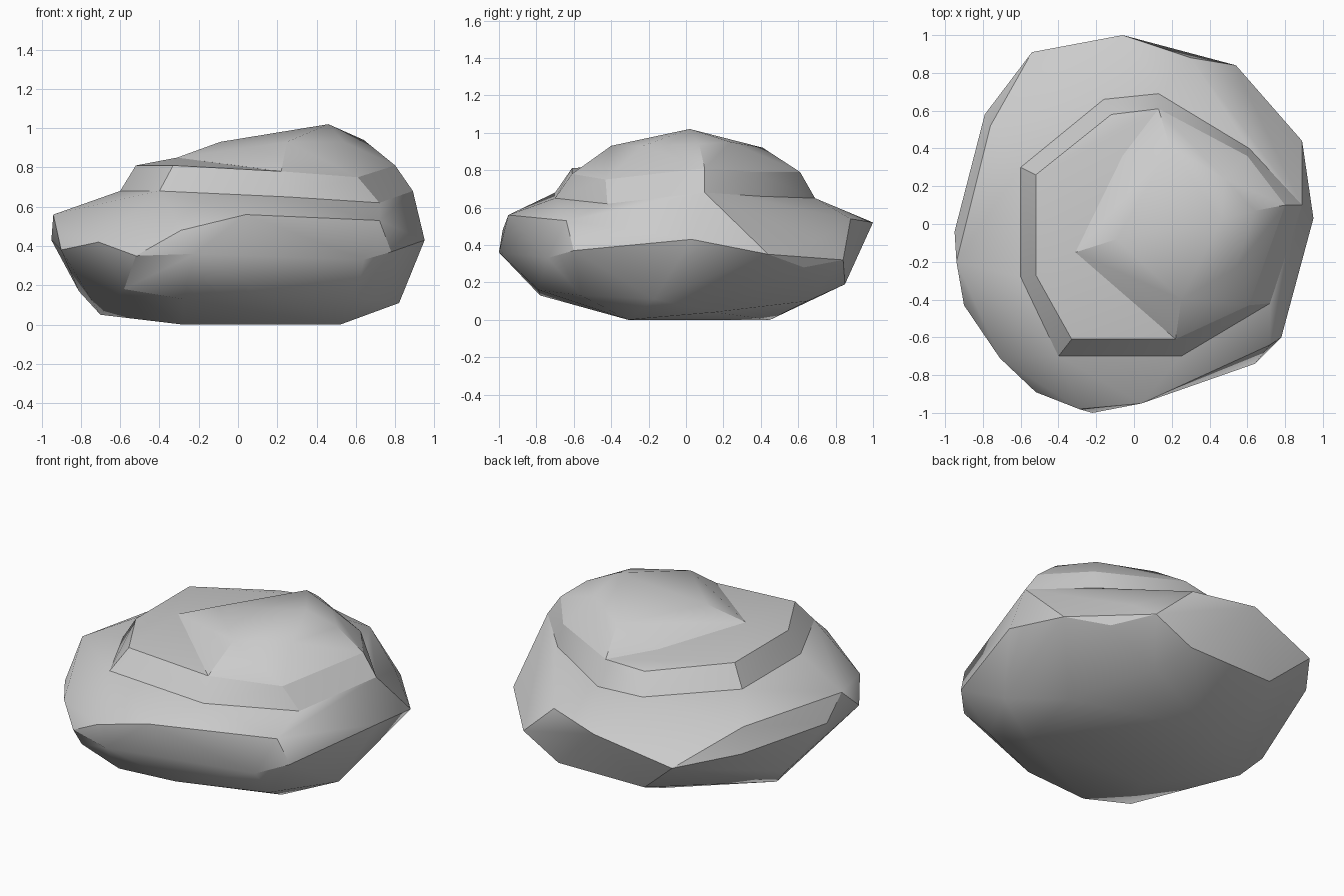
import bpy
import bmesh
import math

# Remove the default cube
default_cube = bpy.data.objects.get("Cube")
if default_cube:
    bpy.data.objects.remove(default_cube, do_unlink=True)


def make_material(name, colour):
    material = bpy.data.materials.new(name)
    material.use_nodes = True
    material.diffuse_color = colour
    material.node_tree.nodes["Principled BSDF"].inputs["Base Color"].default_value = colour
    return material


stone_grey = make_material("stone grey", (.6, .6, .6, 1))


def chiselled_stone(name, *rings):
    """Wrap a faceted stone skin around rings of corner points."""
    mesh_builder = bmesh.new()
    for ring in rings:
        for corner in ring:
            mesh_builder.verts.new(corner)
    hull = bmesh.ops.convex_hull(mesh_builder, input=mesh_builder.verts[:])
    leftovers = {item for key in ("geom_interior", "geom_unused") for item in hull[key]
                 if isinstance(item, bmesh.types.BMVert)}
    bmesh.ops.delete(mesh_builder, geom=list(leftovers), context="VERTS")
    bmesh.ops.dissolve_limit(mesh_builder, angle_limit=math.radians(2),
                             verts=mesh_builder.verts[:], edges=mesh_builder.edges[:])
    bmesh.ops.recalc_face_normals(mesh_builder, faces=mesh_builder.faces[:])
    mesh = bpy.data.meshes.new(name)
    mesh_builder.to_mesh(mesh)
    mesh_builder.free()
    mesh.materials.append(stone_grey)
    stone = bpy.data.objects.new(name, mesh)
    bpy.context.collection.objects.link(stone)
    # Soft facets, with only the strong creases kept sharp
    bpy.ops.object.select_all(action="DESELECT")
    stone.select_set(True)
    bpy.context.view_layer.objects.active = stone
    bpy.ops.object.shade_smooth_by_angle(angle=math.radians(30))
    return stone


# Corners of the underside, resting on the ground
foot = [(.52, -.31, 0), (-.16, .45, 0), (-.28, -.25, 0), (-.7, .1, .05), (.61, .15, .04)]

# Chamfer above the foot
chamfer = [(.6, -.56, .13), (.12, -.79, .16), (-.28, -.78, .13), (-.58, -.72, .18),
           (-.81, .17, .17), (.82, -.17, .11), (.39, .65, .1), (.29, .85, .19),
           (-.3, .84, .19)]

# Widest belt of the boulder
belt = [(.95, .03, .43), (.89, .44, .35), (.7, .63, .28), (.54, .84, .32),
        (.6, .7, .42), (-.06, 1, .52), (-.54, .91, .4), (-.79, .58, .43),
        (-.95, -.04, .43), (-.9, -.43, .38), (-.71, -.71, .42), (-.52, -.89, .35),
        (-.22, -1, .36), (.64, -.74, .33), (.78, -.6, .37)]

# Shoulder edge between the belt and the sloping shelf
shoulder = [(.72, -.64, .53), (.04, -.95, .56), (-.29, -.98, .48), (-.94, -.2, .56),
            (-.76, .52, .57), (.3, .88, .54)]

# Base and top of the terrace wall
terrace_base = [(-.4, -.7, .68), (.25, -.7, .65), (.72, -.42, .62), (.89, .1, .68),
                (.61, .4, .66), (.13, .69, .65), (-.16, .66, .65), (-.6, .3, .68),
                (-.6, -.28, .68)]
terrace_top = [(-.33, -.61, .81), (.22, -.61, .78), (.61, -.43, .75), (.8, .1, .81),
               (.6, .36, .79), (.13, .61, .79), (-.12, .58, .77), (-.52, .26, .81),
               (-.52, -.27, .81)]
terrace_crown = [(-.31, -.15, .85)]

# Stepped summit, leaning towards the left side
summit_foot = [(.22, -.61, .78), (.61, -.43, .75), (.8, .1, .81), (.6, .36, .79),
               (.13, .61, .79), (-.17, .34, .76), (-.25, .1, .8), (-.31, -.15, .85)]
summit_top = [(.25, -.4, .93), (.54, -.23, .93), (.64, .07, .94), (.48, .24, .95),
              (.19, .41, .92), (-.09, -.08, .93), (.46, .02, 1.02)]

chiselled_stone("boulder_body", foot, chamfer, belt, shoulder, terrace_base)
chiselled_stone("boulder_terrace", terrace_base, terrace_top, terrace_crown)
chiselled_stone("boulder_summit", summit_foot, summit_top)
